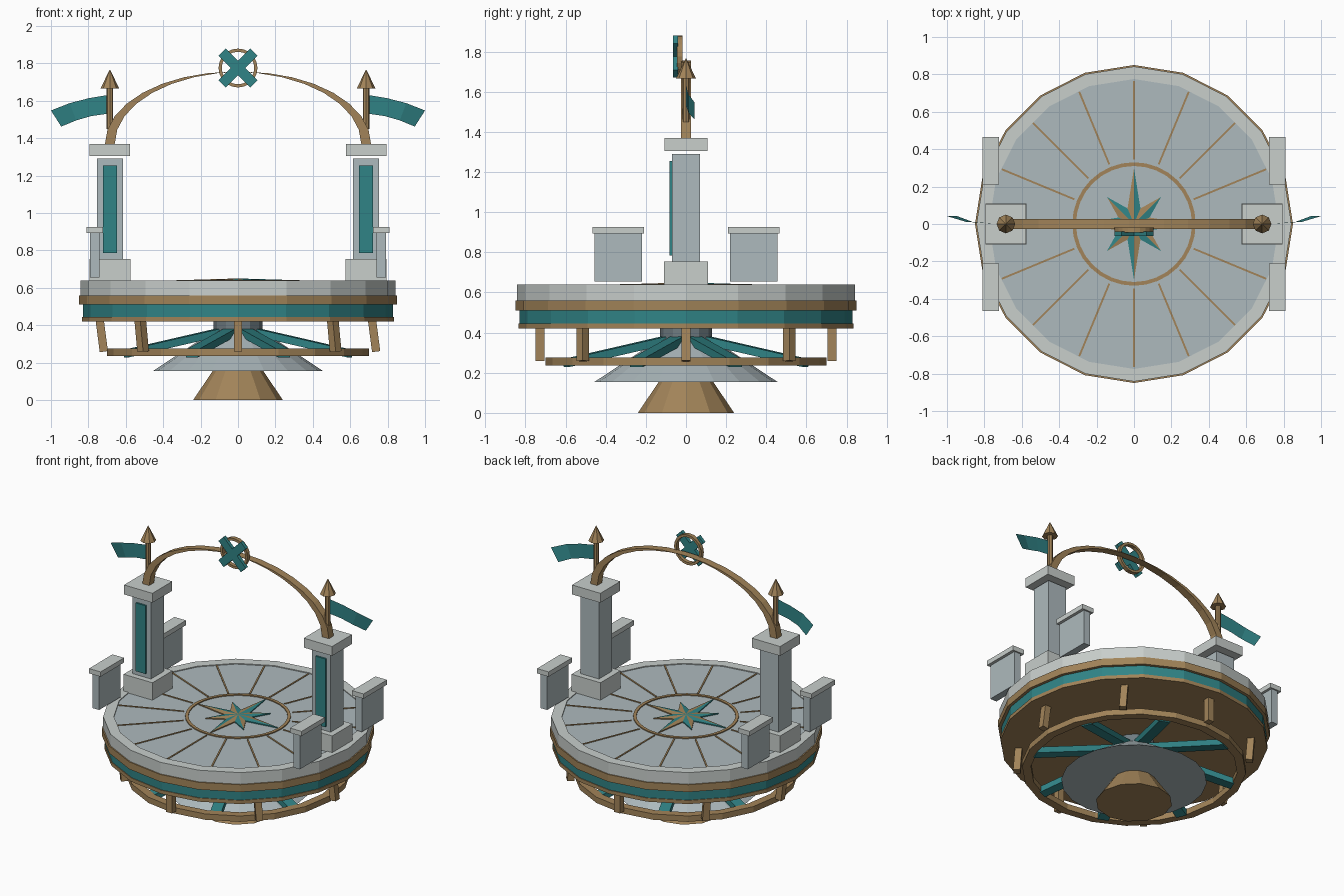
import bpy, bmesh
from math import sin, cos, pi, radians
from mathutils import Matrix, Vector

if "Cube" in bpy.data.objects:
    bpy.data.objects.remove(bpy.data.objects["Cube"])


def mat(name, r, g, b):
    m = bpy.data.materials.new(name)
    m.diffuse_color = (r, g, b, 1)
    m.use_nodes = True
    m.node_tree.nodes["Principled BSDF"].inputs["Base Color"].default_value = m.diffuse_color
    return m


BRONZE = mat("bronze", 0.36, 0.23, 0.10)
TEAL = mat("teal", 0.03, 0.23, 0.24)
STONE = mat("light_stone", 0.58, 0.62, 0.60)
SLAB = mat("slab_stone", 0.42, 0.49, 0.51)
DARK = mat("dark_stone", 0.16, 0.20, 0.22)


def make(name, bm, *mats):
    bmesh.ops.recalc_face_normals(bm, faces=bm.faces)
    me = bpy.data.meshes.new(name)
    bm.to_mesh(me)
    bm.free()
    for m in mats:
        me.materials.append(m)
    ob = bpy.data.objects.new(name, me)
    bpy.context.collection.objects.link(ob)
    return ob


def box(name, m, x, y, z, rot=None):
    """Box from three (low, high) ranges, optionally turned about the origin by rot."""
    bm = bmesh.new()
    size = [r[1] - r[0] for r in (x, y, z)]
    mid = [(r[1] + r[0]) / 2 for r in (x, y, z)]
    mtx = Matrix.Translation(mid) @ Matrix.Diagonal((*size, 1))
    bmesh.ops.create_cube(bm, size=1, matrix=(rot or Matrix()) @ mtx)
    return make(name, bm, m)


def lathe(name, m, profile, n=20, closed=False, at=(0, 0, 0), rot=None):
    """Spin (radius, z) points about z; closed makes a hollow ring, otherwise ends are capped."""
    bm = bmesh.new()
    rows = [[bm.verts.new((r * cos(2 * pi * i / n), r * sin(2 * pi * i / n), z))
             for i in range(n)] for r, z in profile]
    pairs = list(zip(rows, rows[1:])) + ([(rows[-1], rows[0])] if closed else [])
    for a, b in pairs:
        for i in range(n):
            j = (i + 1) % n
            bm.faces.new((a[i], a[j], b[j], b[i]))
    if not closed:
        bm.faces.new(rows[0])
        bm.faces.new(rows[-1])
    bm.transform(Matrix.Translation(at) @ (rot or Matrix()))
    return make(name, bm, m)


def ring(name, m, r0, r1, z0, z1, n=20, **kw):
    return lathe(name, m, [(r0, z0), (r1, z0), (r1, z1), (r0, z1)], n, True, **kw)


def turn(a):
    return Matrix.Rotation(a, 4, 'Z')


# Foot, skirt and column
lathe("foot", BRONZE, [(0.24, 0), (0.125, 0.17)], 12)
lathe("skirt", SLAB, [(0.455, 0.155), (0.13, 0.37)])
lathe("column", DARK, [(0.13, 0.3), (0.13, 0.43)], 12)

# Under-frame: lower ring, hangers and sloping struts
ring("lower_ring", BRONZE, 0.645, 0.70, 0.235, 0.275)
for k in range(8):
    a = k * pi / 4
    lean = Matrix.Translation((0.728 * cos(a), 0.728 * sin(a), 0.34)) @ \
        Matrix.Rotation(-0.13 * abs(cos(a)), 4, 'Y') @ turn(a)
    box("hanger", BRONZE, (-0.022, 0.022), (-0.022, 0.022), (-0.082, 0.09), lean)
    slope = turn(a + pi / 8) @ Matrix.Translation((0.12, 0, 0.36)) @ \
        Matrix.Rotation(radians(12), 4, 'Y')
    box("strut", TEAL, (0, 0.54), (-0.035, 0.035), (-0.02, 0.02), slope)

# Deck tiers
lathe("under_plate", BRONZE, [(0.835, 0.42), (0.835, 0.445)])
lathe("teal_band", TEAL, [(0.83, 0.445), (0.83, 0.51)])
lathe("bronze_band", BRONZE, [(0.85, 0.51), (0.85, 0.56)])
ring("deck_rim", STONE, 0.775, 0.842, 0.56, 0.64)
lathe("deck_floor", SLAB, [(0.78, 0.56), (0.78, 0.634)])

# Floor inlays
for k in range(16):
    box("inlay_line", BRONZE, (0.345, 0.765), (-0.005, 0.005), (0.63, 0.638), turn(k * pi / 8))
ring("inlay_ring", BRONZE, 0.31, 0.33, 0.63, 0.641, 32)

# Eight-pointed floor star with alternating halves
bm = bmesh.new()
radii = (0.30, 0.09, 0.205, 0.09)
rim = [(radii[i % 4] * cos(i * pi / 8), radii[i % 4] * sin(i * pi / 8)) for i in range(16)]
low = [bm.verts.new((x, y, 0.633)) for x, y in rim]
top = [bm.verts.new((x, y, 0.641)) for x, y in rim]
peak = bm.verts.new((0, 0, 0.65))
for i in range(16):
    j = (i + 1) % 16
    for f in (bm.faces.new((top[i], top[j], peak)),
              bm.faces.new((low[i], low[j], top[j], top[i]))):
        f.material_index = i % 2
bm.faces.new(low)
make("floor_star", bm, BRONZE, TEAL)


def span(s, a, b):
    return tuple(sorted((s * a, s * b)))


# Everything repeated on the left and right
for s in (-1, 1):
    def block(name, m, h, z):
        box(name, m, span(s, 0.685 - h, 0.685 + h), (-h, h), z)
    block("pillar_base", STONE, 0.11, (0.635, 0.755))
    block("pillar_shaft", SLAB, 0.07, (0.75, 1.29))
    block("pillar_cap", STONE, 0.108, (1.305, 1.37))
    box("pillar_panel", TEAL, span(s, 0.648, 0.723), (-0.082, -0.065), (0.785, 1.255))
    for t in (-1, 1):
        box("parapet", SLAB, span(s, 0.74, 0.79), span(t, 0.22, 0.455), (0.655, 0.895))
        box("parapet_cap", STONE, span(s, 0.722, 0.81), span(t, 0.21, 0.465), (0.893, 0.926))
    # Finial
    lathe("finial_rod", BRONZE, [(0.018, 1.45), (0.018, 1.67)], 8, at=(s * 0.685, 0, 0))
    lathe("finial_tip", BRONZE, [(0.05, 1.665), (0.002, 1.765)], 8, at=(s * 0.685, 0, 0))
    # Pennant: upper and lower edge points as (x, y, z)
    bm = bmesh.new()
    upper = [(0.70, 0, 1.63), (0.80, 0.005, 1.613), (0.90, 0.012, 1.587), (1.0, 0.042, 1.548)]
    lower = [(0.70, 0, 1.53), (0.785, 0.005, 1.518), (0.865, 0.012, 1.495), (0.945, 0.042, 1.462)]
    u, l = [[bm.verts.new((s * x, y, z)) for x, y, z in e] for e in (upper, lower)]
    for i in range(3):
        bm.faces.new((u[i], u[i + 1], l[i + 1], l[i]))
    make("pennant", bm, TEAL)

# Arch: level square section swept along a half ellipse, so it thins at the crown
bm = bmesh.new()
N, h = 16, 0.026
rows = []
for i in range(N + 1):
    a = pi * i / N
    c = Vector((-0.685 * cos(a), 0, 1.37 + 0.385 * sin(a)))
    rows.append([bm.verts.new(c + Vector((x, y, 0)))
                 for x, y in ((-h, -h), (h, -h), (h, h), (-h, h))])
for a, b in zip(rows, rows[1:]):
    for i in range(4):
        j = (i + 1) % 4
        bm.faces.new((a[i], a[j], b[j], b[i]))
bm.faces.new(rows[0])
bm.faces.new(rows[-1])
make("arch", bm, BRONZE)

# Crown emblem: ring with crossed bars in front
centre = (0, 0, 1.775)
ring("crown_ring", BRONZE, 0.087, 0.104, 0.018, 0.046, 20, at=centre,
     rot=Matrix.Rotation(pi / 2, 4, 'X'))
for k in (-1, 1):
    box("crown_bar", TEAL, (-0.12, 0.12), (-0.064, -0.04), (-0.027, 0.027),
        Matrix.Translation(centre) @ Matrix.Rotation(k * pi / 4, 4, 'Y'))
